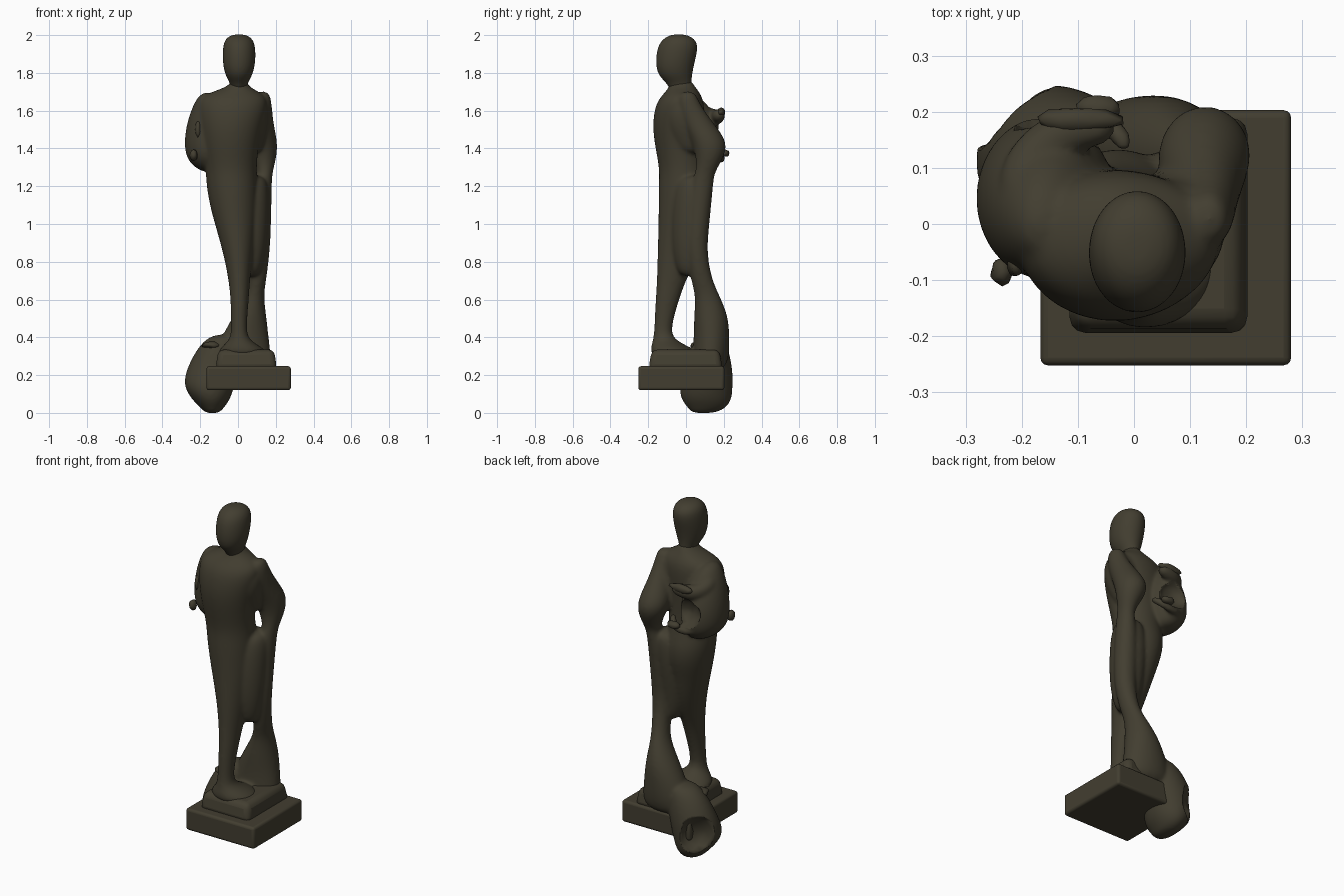
import bpy, bmesh, math, random
from mathutils import Vector

random.seed(4)
bronze = bpy.data.materials.new("dark_bronze")
bronze.diffuse_color = (0.055, 0.048, 0.030, 1)


def make(name, bm):
    bmesh.ops.recalc_face_normals(bm, faces=bm.faces[:])
    for f in bm.faces:
        f.smooth = True
    me = bpy.data.meshes.new(name)
    bm.to_mesh(me)
    bm.free()
    me.materials.append(bronze)
    ob = bpy.data.objects.new(name, me)
    bpy.context.collection.objects.link(ob)
    return ob


def skin(bm, rings):
    for a, b in zip(rings, rings[1:]):
        n = len(a)
        for i in range(n):
            bm.faces.new((a[i], a[(i + 1) % n], b[(i + 1) % n], b[i]))
    bm.faces.new(rings[0])
    bm.faces.new(rings[-1])


def loft(bm, sections, n=16):
    """Skin horizontal ovals given as z, x0, x1, y0, y1."""
    rings = []
    for z, x0, x1, y0, y1 in sections:
        ring = []
        for i in range(n):
            a = 2 * math.pi * i / n
            ring.append(bm.verts.new(((x0 + x1) / 2 + (x1 - x0) / 2 * math.cos(a),
                                      (y0 + y1) / 2 + (y1 - y0) / 2 * math.sin(a), z)))
        rings.append(ring)
    skin(bm, rings)


def tube(bm, pts, radii, n=10):
    pts = [Vector(p) for p in pts]
    rings = []
    for k, p in enumerate(pts):
        d = (pts[min(k + 1, len(pts) - 1)] - pts[max(k - 1, 0)]).normalized()
        u = d.cross(Vector((0, 0, 1))).normalized()
        v = u.cross(d)
        rings.append([bm.verts.new(p + radii[k] * (u * math.cos(2 * math.pi * i / n)
                                                   + v * math.sin(2 * math.pi * i / n)))
                      for i in range(n)])
    skin(bm, rings)


def lump(name, loc, size, sub, jitter):
    """Irregular ellipsoid for torn hollows and fragments."""
    bm = bmesh.new()
    bmesh.ops.create_icosphere(bm, subdivisions=sub, radius=1)
    for v in bm.verts:
        v.co *= 1 + random.uniform(-jitter, jitter)
        v.co = Vector([v.co[i] * size[i] + loc[i] for i in range(3)])
    return make(name, bm)


def soften(ob, voxel=0.009, steps=8):
    s = ob.modifiers.new("round", 'SUBSURF')
    s.levels = s.render_levels = 2
    r = ob.modifiers.new("fuse", 'REMESH')
    r.mode, r.voxel_size, r.use_smooth_shade = 'VOXEL', voxel, True
    s = ob.modifiers.new("smooth", 'SMOOTH')
    s.factor, s.iterations = 0.5, steps


def block(name, lo, hi, bevel, taper=0.0):
    bm = bmesh.new()
    bmesh.ops.create_cube(bm, size=1)
    for v in bm.verts:
        k = 1 - taper if v.co.z > 0 else 1
        f = (v.co.x * k, v.co.y * k, v.co.z)
        v.co = [(lo[i] + hi[i]) / 2 + f[i] * (hi[i] - lo[i]) for i in range(3)]
    ob = make(name, bm)
    b = ob.modifiers.new("bevel", 'BEVEL')
    b.width, b.segments = bevel, 3
    bpy.ops.object.select_all(action='DESELECT')
    ob.select_set(True)
    bpy.context.view_layer.objects.active = ob
    bpy.ops.object.shade_smooth_by_angle()
    return ob


# Stepped pedestal
block("pedestal", (-0.167, -0.252, 0.12), (0.28, 0.203, 0.247), 0.014)
block("plinth_step", (-0.12, -0.2, 0.23), (0.207, 0.195, 0.335), 0.03, 0.1)

# Head
bm = bmesh.new()
loft(bm, [(1.70, -.035, .045, -.085, .03), (1.745, -.042, .05, -.10, .03),
          (1.785, -.068, .077, -.15, .033), (1.85, -.083, .094, -.163, .046),
          (1.92, -.083, .095, -.157, .064), (1.965, -.076, .087, -.138, .06),
          (1.992, -.055, .065, -.105, .03), (2.004, -.02, .03, -.07, -.01)])
soften(make("head", bm), 0.007, 2)

# Torso running down into the standing leg
bm = bmesh.new()
loft(bm, [(1.77, -.03, .04, -.08, .025), (1.725, -.05, .055, -.09, .05),
          (1.69, -.18, .14, -.12, .08), (1.64, -.215, .165, -.165, .10),
          (1.52, -.205, .135, -.182, .10), (1.40, -.19, .11, -.165, .10),
          (1.29, -.174, .10, -.142, .11), (1.20, -.17, .107, -.148, .14),
          (1.10, -.152, .105, -.148, .135), (1.0, -.125, .098, -.148, .105),
          (.85, -.08, .083, -.153, .075), (.70, -.05, .064, -.155, .0),
          (.60, -.04, .058, -.163, -.035), (.45, -.036, .045, -.168, -.08),
          (.385, -.042, .055, -.175, -.065), (.345, -.1, .14, -.19, .04),
          (.29, -.12, .18, -.19, .08)])

# Pelvis joining both legs, and the shoulder joining the bent arm
loft(bm, [(1.26, .03, .14, -.02, .12), (1.20, -.02, .165, -.06, .14),
          (1.05, -.04, .165, -.08, .13), (.90, -.03, .155, -.08, .105),
          (.78, .0, .135, -.06, .09), (.72, .03, .11, -.03, .07)])
loft(bm, [(1.68, .04, .14, -.05, .06), (1.62, .0, .168, -.11, .08),
          (1.52, .0, .16, -.11, .10), (1.44, .02, .14, -.07, .12),
          (1.37, .04, .12, -.03, .12)])

# Bent arm with elbow, resting on the hip and relaxed back leg
loft(bm, [(1.705, .10, .165, -.03, .05), (1.64, .085, .18, -.05, .07),
          (1.53, .06, .188, -.02, .15), (1.43, .03, .214, .03, .228),
          (1.34, .07, .203, .055, .195), (1.27, .11, .182, .05, .15),
          (1.20, .07, .18, .02, .145), (1.0, .045, .177, .0, .125),
          (.85, .055, .17, .0, .11), (.70, .055, .15, .025, .14),
          (.62, .04, .136, .05, .18), (.51, -.03, .152, .04, .227),
          (.40, -.09, .165, .04, .232), (.30, -.13, .178, .03, .232),
          (.22, -.13, .178, .03, .205)])

# Opposite upper arm mass, with the forearm folded behind the back
loft(bm, [(1.70, -.20, -.13, -.05, .05), (1.61, -.25, -.06, -.09, .14),
          (1.50, -.282, -.03, -.10, .185), (1.40, -.287, -.03, -.105, .20),
          (1.33, -.268, -.05, -.085, .185), (1.27, -.19, -.08, -.02, .13)])
tube(bm, [(-.17, .0, 1.64), (-.205, .08, 1.58), (-.16, .145, 1.56),
          (-.10, .172, 1.57), (-.03, .175, 1.58)], [.05, .055, .05, .042, .03])
tube(bm, [(-.20, .13, 1.37), (-.16, .175, 1.345), (-.10, .19, 1.34),
          (-.04, .185, 1.36), (-.01, .13, 1.40)], [.02, .022, .022, .022, .02])

# Drapery spilling over the pedestal's back corner
loft(bm, [(.42, -.14, .02, .06, .19), (.35, -.215, .02, .03, .225),
          (.23, -.278, .0, .0, .25), (.14, -.293, -.015, -.04, .252),
          (.07, -.245, -.04, -.03, .245), (.025, -.20, -.075, .01, .215),
          (-.003, -.17, -.10, .03, .15)])
figure = make("draped_figure", bm)
soften(figure)

# Torn hollows behind the arm and in the fallen drapery
for name, loc, size in (("arm_hollow_cutter", (-.12, .215, 1.45), (.105, .095, .09)),
                        ("drapery_hollow_cutter", (-.27, .26, .17), (.14, .13, .145))):
    cut = lump(name, loc, size, 3, 0.05)
    cut.hide_render = True
    cut.display_type = 'WIRE'
    b = figure.modifiers.new(name, 'BOOLEAN')
    b.operation, b.object, b.solver = 'DIFFERENCE', cut, 'EXACT'

# Ragged fragments along the torn cloth
for i, (loc, size) in enumerate((((-.235, -.085, 1.365), (.02, .025, .03)),
                                 ((-.21, -.07, 1.50), (.016, .025, .045)),
                                 ((-.065, .205, 1.375), (.04, .026, .02)),
                                 ((-.10, .185, 1.59), (.08, .022, .025)),
                                 ((-.14, .07, .36), (.05, .05, .02)))):
    lump("cloth_fragment_%d" % (i + 1), loc, size, 2, 0.12)
